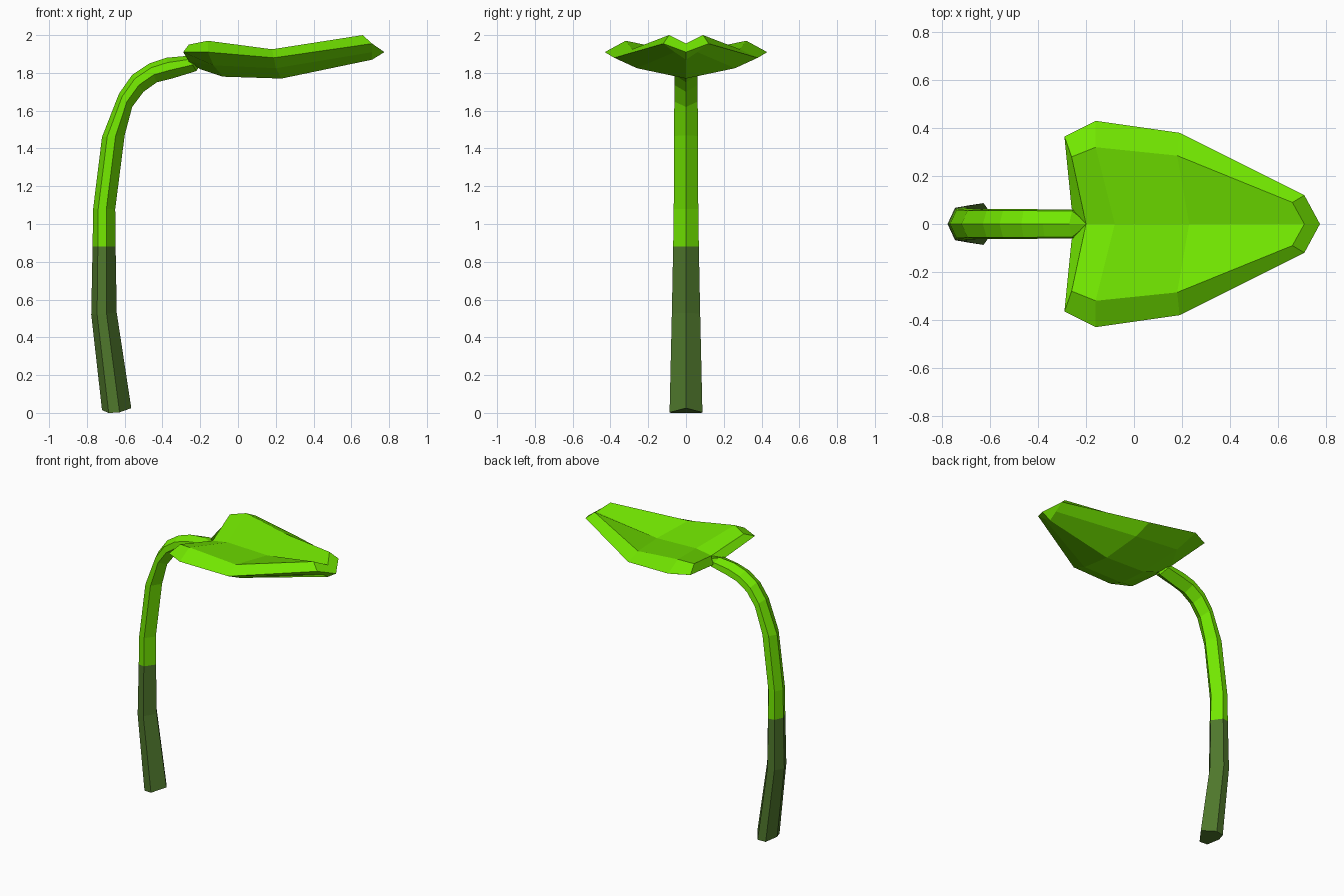
import bpy, bmesh
from mathutils import Vector

if "Cube" in bpy.data.objects:
    bpy.data.objects.remove(bpy.data.objects["Cube"])


def material(name, rgb):
    m = bpy.data.materials.new(name)
    m.diffuse_color = (*rgb, 1)
    m.use_nodes = True
    m.node_tree.nodes["Principled BSDF"].inputs["Base Color"].default_value = m.diffuse_color
    return m


green = material("leaf green", (0.171, 0.81, 0.0))
dark = material("dark stem green", (0.078, 0.185, 0.025))


def finish(bm, name, mats):
    bmesh.ops.remove_doubles(bm, verts=bm.verts, dist=0.0005)
    bmesh.ops.recalc_face_normals(bm, faces=bm.faces)
    me = bpy.data.meshes.new(name)
    bm.to_mesh(me)
    bm.free()
    for m in mats:
        me.materials.append(m)
    ob = bpy.data.objects.new(name, me)
    bpy.context.collection.objects.link(ob)
    return ob


# Bent stem: rings given by outer point, inner point and half width
rings = [
    ((-0.72, 0.015), (-0.565, 0.025), 0.087),
    ((-0.777, 0.52), (-0.642, 0.53), 0.075),
    ((-0.77, 0.88), (-0.648, 0.88), 0.068),
    ((-0.767, 1.08), (-0.65, 1.08), 0.065),
    ((-0.72, 1.46), (-0.60, 1.47), 0.063),
    ((-0.63, 1.69), (-0.56, 1.62), 0.062),
    ((-0.56, 1.79), (-0.50, 1.70), 0.062),
    ((-0.47, 1.85), (-0.43, 1.75), 0.062),
    ((-0.38, 1.88), (-0.35, 1.77), 0.061),
    ((-0.27, 1.89), (-0.22, 1.81), 0.061),
]
bm = bmesh.new()
loops = []
for i, (o, n, w) in enumerate(rings):
    o, n = Vector((o[0], 0, o[1])), Vector((n[0], 0, n[1]))
    drop = Vector((0, 0, -0.018 if i == 0 else 0))
    side = Vector((0, w, 0))
    a, b = o.lerp(n, 0.23) + drop, o.lerp(n, 0.6) + drop
    loops.append([bm.verts.new(p) for p in
                  (o, a + side * 0.9, b + side, n, b - side, a - side * 0.9)])
for i, (p, q) in enumerate(zip(loops, loops[1:])):
    for k in range(6):
        f = bm.faces.new((p[k], p[(k + 1) % 6], q[(k + 1) % 6], q[k]))
        f.material_index = 1 if i < 2 else 0
bm.faces.new(loops[0]).material_index = 1
tip = bm.verts.new((-0.19, 0, 1.86))
for k in range(6):
    bm.faces.new((loops[-1][k], loops[-1][(k + 1) % 6], tip))
finish(bm, "stem", [green, dark])

# Cupped leaf: half sections (top centre, inner rim, outer rim, underside, bottom centre)
sections = [
    [(-0.20, 0, 1.885), (-0.26, 0.28, 1.95), (-0.29, 0.365, 1.91), (-0.26, 0.065, 1.86), (-0.20, 0, 1.82)],
    [(-0.08, 0, 1.905), (-0.16, 0.32, 1.97), (-0.16, 0.43, 1.91), (-0.13, 0.28, 1.84), (-0.08, 0, 1.78)],
    [(0.23, 0, 1.895), (0.18, 0.285, 1.925), (0.19, 0.38, 1.88), (0.20, 0.26, 1.825), (0.23, 0, 1.77)],
    [(0.71, 0, 1.955), (0.66, 0.09, 2.0), (0.71, 0.12, 1.955), (0.71, 0.06, 1.91), (0.71, 0, 1.87)],
]
bm = bmesh.new()
for s in (1, -1):
    rows = [[bm.verts.new((x, y * s, z)) for x, y, z in sec] for sec in sections]
    for p, q in zip(rows, rows[1:]):
        for k in range(4):
            bm.faces.new((p[k], p[k + 1], q[k + 1], q[k]))
    back, front = rows[0], rows[-1]
    # notch wall and pointed tip
    bm.faces.new((back[0], back[1], back[2], back[3]))
    bm.faces.new((back[0], back[3], back[4]))
    point = bm.verts.new((0.775, 0, 1.91))
    bm.faces.new((front[0], front[1], front[2], point))
    bm.faces.new((point, front[2], front[3], front[4]))
finish(bm, "leaf", [green])
